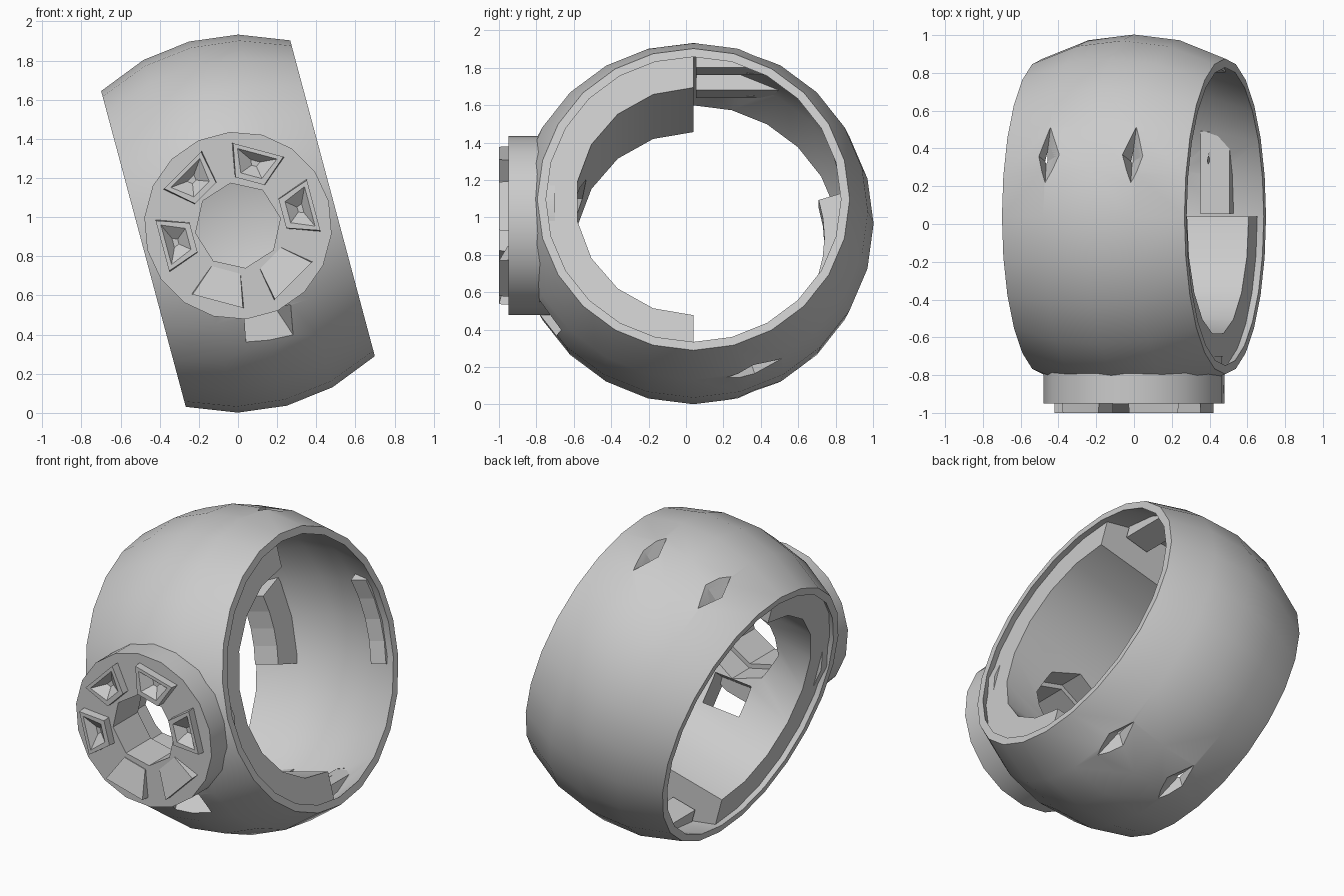
import bpy, bmesh
from math import sin, cos, radians, sqrt
from mathutils import Matrix

old = bpy.data.objects.get("Cube")
if old:
    bpy.data.objects.remove(old, do_unlink=True)

grey = bpy.data.materials.new("plain_grey")
grey.use_nodes = True
grey.diffuse_color = (0.6, 0.6, 0.6, 1)
grey.node_tree.nodes["Principled BSDF"].inputs["Base Color"].default_value = (0.6, 0.6, 0.6, 1)

# Tilted frame of the ring: its axis is local x
RING = Matrix.Translation((0, 0.04, 0.967)) @ Matrix.Rotation(radians(-15), 4, 'Y')
# Frame of the front disc: local z points forward
DISC = Matrix.Translation((0, 0, 0.957)) @ Matrix.Rotation(radians(90), 4, 'X')


def finish(name, bm, matrix):
    bm.transform(matrix)
    bmesh.ops.recalc_face_normals(bm, faces=bm.faces)
    mesh = bpy.data.meshes.new(name)
    bm.to_mesh(mesh)
    bm.free()
    mesh.materials.append(grey)
    ob = bpy.data.objects.new(name, mesh)
    bpy.context.collection.objects.link(ob)
    return ob


def activate(ob):
    bpy.ops.object.select_all(action='DESELECT')
    ob.select_set(True)
    bpy.context.view_layer.objects.active = ob


def smooth(ob, angle):
    activate(ob)
    bpy.ops.object.shade_smooth_by_angle(angle=radians(angle))


def cut(cutter, *targets):
    """Subtract the cutter from each target, then remove it."""
    for ob in targets:
        mod = ob.modifiers.new("cut", 'BOOLEAN')
        mod.operation, mod.solver, mod.object = 'DIFFERENCE', 'EXACT', cutter
        activate(ob)
        bpy.ops.object.modifier_apply(modifier=mod.name)
    bpy.data.objects.remove(cutter, do_unlink=True)


def sweep(name, section, start, end, steps):
    """Sweep a closed (u, radius) section about the ring axis; section(angle)."""
    full = end - start >= 360
    bm = bmesh.new()
    rows = []
    for i in range(steps if full else steps + 1):
        a = radians(start + (end - start) * i / steps)
        rows.append([bm.verts.new((u, r * sin(a), r * cos(a))) for u, r in section(a)])
    n = len(rows[0])
    for i in range(steps):
        a, b = rows[i], rows[(i + 1) % len(rows)]
        for j in range(n):
            k = (j + 1) % n
            bm.faces.new((a[j], a[k], b[k], b[j]))
    if not full:
        bm.faces.new(rows[0])
        bm.faces.new(rows[-1])
    return finish(name, bm, RING)


def prism(name, sides, radius, z0, z1, turn):
    bm = bmesh.new()
    bmesh.ops.create_cone(bm, cap_ends=True, segments=sides, radius1=radius,
                          radius2=radius, depth=z1 - z0)
    move = Matrix.Translation((0, 0, (z0 + z1) / 2)) @ Matrix.Rotation(radians(turn), 4, 'Z')
    return finish(name, bm, DISC @ move)


def arc(us, radius):
    return [(u, sqrt(radius ** 2 - 0.92 * u * u)) for u in us]


# Barrel shell
us = [-0.5, -0.25, 0, 0.25, 0.5]
wall = arc(us, 0.963) + arc(reversed(us), 0.923)
shell = sweep("barrel_shell", lambda a: wall, 0, 360, 24)

# Thick liner in the front half
fill = arc((-0.46, -0.25, 0, 0.25, 0.46), 0.935) + [(0.46, 0.63), (-0.46, 0.63)]
liner = sweep("front_liner", lambda a: fill, 180, 360, 9)

# Front disc with its opening, a little wider behind the disc
disc = prism("front_disc", 18, 0.48, 0.7, 0.95, 5)
cut(prism("window_cutter", 8, 0.22, 0.3, 1.2, 10), disc)
cut(prism("inner_window_cutter", 8, 0.25, 0.3, 1.2, 10), shell, liner)

# Square port below the disc
bm = bmesh.new()
bmesh.ops.create_cube(bm, size=1)
bmesh.ops.scale(bm, vec=(0.24, 0.7, 0.19), verts=bm.verts)
cut(finish("port_cutter", bm, Matrix.Translation((0.14, -0.7, 0.48))
           @ Matrix.Rotation(radians(-15), 4, 'Y') @ Matrix.Rotation(radians(14), 4, 'Z')
           @ Matrix.Rotation(radians(36), 4, 'X')), shell, liner)


# Inner pads that stand on the shell; section low edge follows the given rule
def pad(name, u, width, start, end, low):
    edges = (u - width / 2, u + width / 2)
    return sweep(name, lambda a: arc(edges, 0.935) + [(x, low(a)) for x in reversed(edges)],
                 start, end, 4)


# Diamond notches cut through the shell into flat pads
for side, u in (("left", 0.235), ("right", -0.235)):
    for level, angle, start, end in (("upper", 20.5, 1, 30), ("lower", 159.5, 150, 179)):
        block = pad(f"{level}_{side}_pad", u, 0.16, start, end, lambda a: 0.78 / abs(cos(a)))
        bm = bmesh.new()
        ends = [bm.verts.new(p) for p in ((0.065, 0, 0), (0, 0.19, 0), (-0.065, 0, 0), (0, -0.19, 0))]
        for apex in (bm.verts.new((0, 0, 0.1)), bm.verts.new((-0.04, 0, -0.12))):
            for i in range(4):
                bm.faces.new((ends[i], ends[(i + 1) % 4], apex))
        place = (RING @ Matrix.Rotation(radians(-angle), 4, 'X')
                 @ Matrix.Translation((u, 0, 0.94)))
        cut(finish("notch_cutter", bm, place), shell, block)
pad("rear_right_pad", -0.36, 0.17, 73, 108, lambda a: 0.7)
pad("rear_left_pad", 0.38, 0.11, 70, 108, lambda a: 0.8)

for ob in (shell, liner, disc):
    smooth(ob, 35)

# Six lugs round the opening: four with pockets, two sloped
for i in range(6):
    sloped = i > 3
    bm = bmesh.new()
    shape = [(0.235, -0.08), (0.40, -0.14), (0.40, 0.14), (0.235, 0.08)]
    base = [bm.verts.new((r, w, 0.93)) for r, w in shape]
    tops = [bm.verts.new((r, w * 0.95, 0.955 if sloped and r < 0.3 else 1.0)) for r, w in shape]
    bm.faces.new(base)
    front = bm.faces.new(tops)
    for a in range(4):
        b = (a + 1) % 4
        bm.faces.new((base[a], base[b], tops[b], tops[a]))
    bmesh.ops.recalc_face_normals(bm, faces=bm.faces)
    if not sloped:
        bmesh.ops.inset_region(bm, faces=[front], thickness=0.035)
        bmesh.ops.poke(bm, faces=[front])["verts"][0].co.z = 0.935
    finish(f"disc_lug_{i + 1}", bm, DISC @ Matrix.Rotation(radians(15 + 60 * i), 4, 'Z'))
